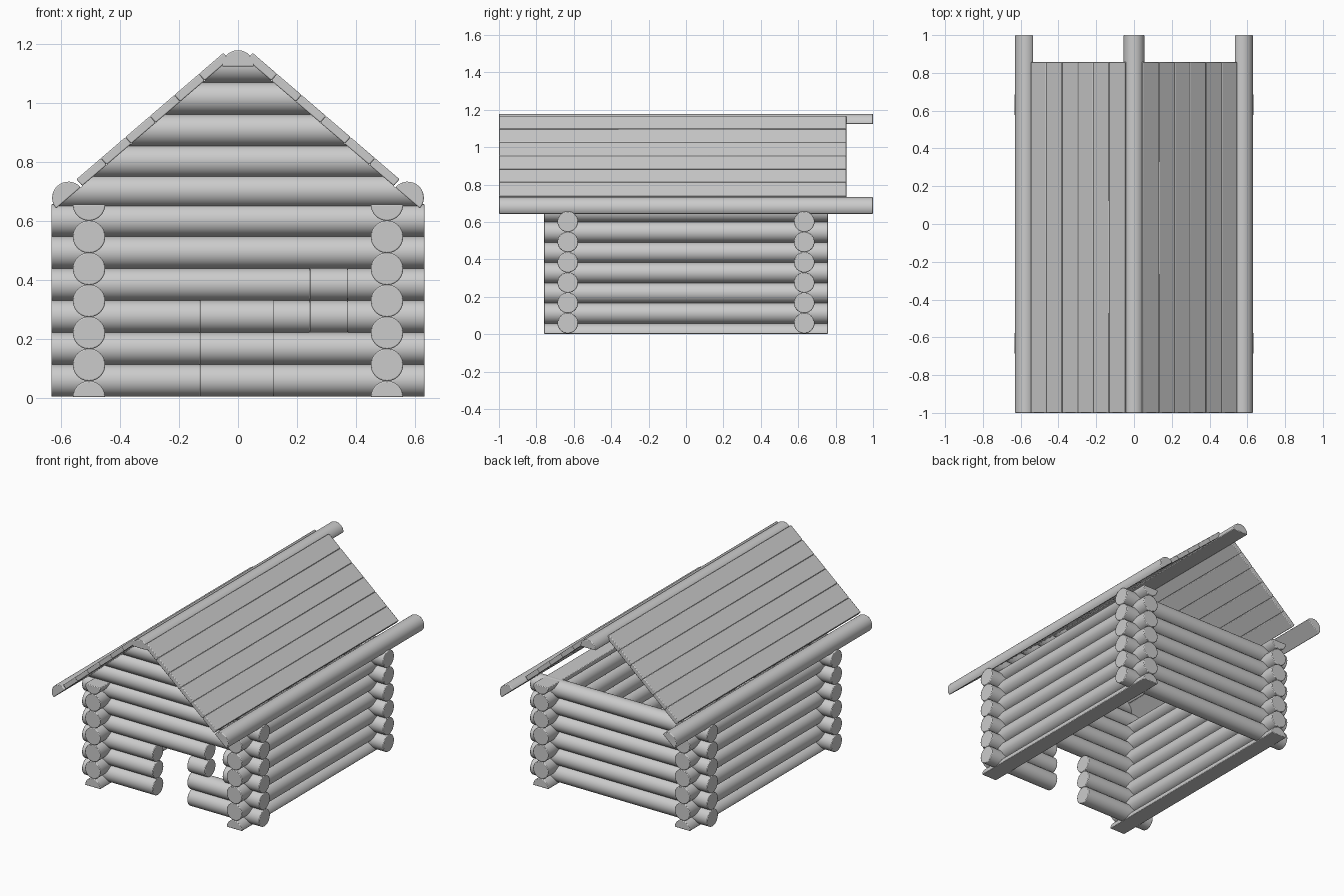
import bpy, bmesh, math
from mathutils import Vector

if "Cube" in bpy.data.objects:
    bpy.data.objects.remove(bpy.data.objects["Cube"])

R = 0.055             # log radius
PITCH = 0.1085        # vertical log spacing
SLOPE = 0.86          # roof rise over run
APEX = 1.172          # height where the plank undersides meet
ANG = math.atan(SLOPE)


def arc(cx, cz, start=0.0, sweep=2 * math.pi, n=32):
    """Points of a circle, or of a half circle closed by its flat side."""
    full = sweep > 6
    count = n if full else n // 2 + 1
    step = 2 * math.pi / n
    return [(cx + R * math.cos(start + i * step), cz + R * math.sin(start + i * step))
            for i in range(count)]


def prism(name, pts, axis, a, b, cuts=()):
    """Extrude a profile along x or y from a to b, then trim it with planes."""
    bm = bmesh.new()
    place = (lambda u, v, t: (t, u, v)) if axis == 'x' else (lambda u, v, t: (u, t, v))
    face = bm.faces.new([bm.verts.new(place(u, v, a)) for u, v in pts])
    res = bmesh.ops.extrude_face_region(bm, geom=[face], use_keep_orig=True)
    move = Vector(place(0, 0, b - a))
    for v in res['geom']:
        if isinstance(v, bmesh.types.BMVert):
            v.co += move
    for co, no in cuts:
        geom = bm.verts[:] + bm.edges[:] + bm.faces[:]
        cut = bmesh.ops.bisect_plane(bm, geom=geom, plane_co=co, plane_no=no, clear_outer=True)
        edges = [e for e in cut['geom_cut'] if isinstance(e, bmesh.types.BMEdge)]
        bmesh.ops.edgeloop_fill(bm, edges=edges)
    bmesh.ops.recalc_face_normals(bm, faces=bm.faces[:])
    mesh = bpy.data.meshes.new(name)
    bm.to_mesh(mesh)
    bm.free()
    obj = bpy.data.objects.new(name, mesh)
    bpy.context.collection.objects.link(obj)
    # softly worn edges where nothing has been trimmed
    if not cuts:
        bev = obj.modifiers.new("worn_edges", 'BEVEL')
        bev.width, bev.segments = 0.004, 2
        bev.limit_method, bev.angle_limit = 'ANGLE', math.radians(40)
    bpy.ops.object.select_all(action='DESELECT')
    obj.select_set(True)
    bpy.context.view_layer.objects.active = obj
    bpy.ops.object.shade_smooth_by_angle(angle=math.radians(35))
    return obj


# side wall logs: half log at the base, five round logs, half log on top
for s in (-1, 1):
    x = s * 0.505
    prism("side_base_log", arc(x, 0.002, 0, math.pi), 'y', -0.76, 0.76)
    for k in range(1, 6):
        prism("side_log", arc(x, 0.003 + PITCH * k), 'y', -0.76, 0.76)
    prism("side_top_log", arc(x, 0.655, math.pi, math.pi), 'y', -0.76, 0.76)

# front wall spans leave a doorway and a small window
END = 0.633
spans = {0: [(-END, -0.127), (0.118, END)],
         1: [(-END, -0.127), (0.118, END)],
         2: [(-END, -0.127), (0.118, 0.245), (0.37, END)],
         3: [(-END, 0.245), (0.37, END)]}
for k in range(6):
    z = 0.059 + PITCH * k
    prism("back_log", arc(0.632, z), 'x', -END, END)
    for a, b in spans.get(k, [(-END, END)]):
        prism("front_log", arc(-0.632, z), 'x', a, b)

# front gable logs trimmed to the roof slope
roof_cuts = [(Vector((0, 0, APEX)), Vector((s * SLOPE, 0, 1)).normalized()) for s in (-1, 1)]
for z in (0.699, 0.80, 0.906, 1.014, 1.122):
    prism("gable_log", arc(-0.632, z), 'x', -0.75, 0.75, roof_cuts)

# roof planks, six a side, running front to back
for s in (-1, 1):
    for i in range(6):
        corners = []
        for d, t in ((0, 0), (1, 0), (1, 0.03), (0, 0.03)):
            run = 0.03 + (i + d) * 0.083
            corners.append((s * (run + t * math.sin(ANG)),
                            APEX - SLOPE * run + t * math.cos(ANG)))
        prism("roof_plank", corners, 'y', -1.0, 0.857)
    # half-round eave log lying on the slope line
    start = -ANG if s > 0 else ANG
    prism("eave_log", arc(s * 0.575, APEX - SLOPE * 0.575, start, math.pi), 'y', -1.0, 1.0)

# half-round ridge cap
prism("ridge_log", arc(0, 1.123, 0, math.pi), 'y', -1.0, 1.0)
